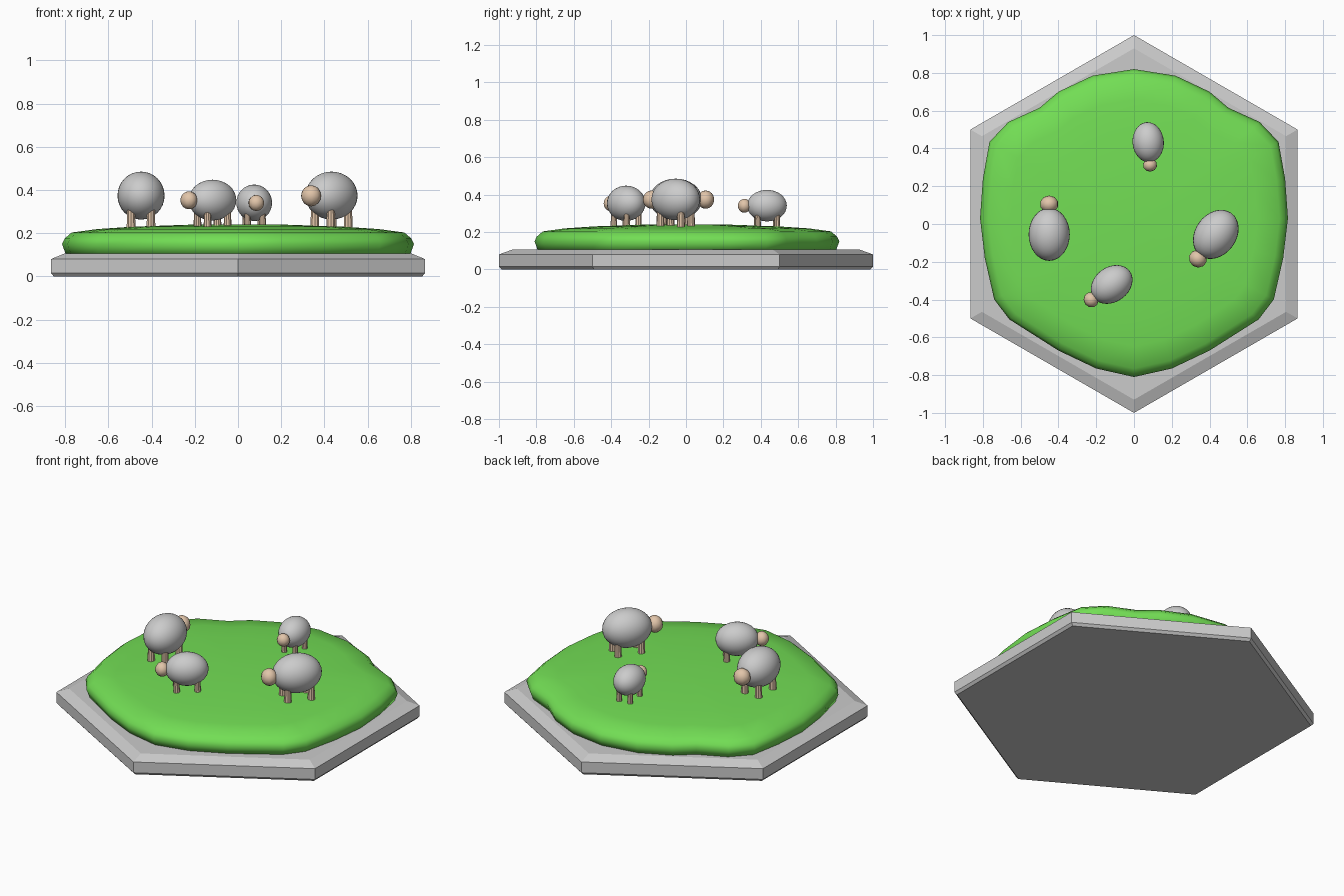
import bpy, bmesh
from math import pi, sin, cos, atan2
from mathutils import Matrix, Vector

if "Cube" in bpy.data.objects:
    bpy.data.objects.remove(bpy.data.objects["Cube"])


def material(name, color):
    m = bpy.data.materials.new(name)
    m.diffuse_color = (*color, 1)
    m.use_nodes = True
    m.node_tree.nodes["Principled BSDF"].inputs["Base Color"].default_value = m.diffuse_color
    return m


GREEN = material("grass_green", (0.17, 0.73, 0.09))
SKIN = material("skin", (0.76, 0.56, 0.40))


def finish(name, bm, mat=None, smooth=False):
    bmesh.ops.recalc_face_normals(bm, faces=bm.faces)
    me = bpy.data.meshes.new(name)
    bm.to_mesh(me)
    bm.free()
    for p in me.polygons:
        p.use_smooth = smooth
    if mat:
        me.materials.append(mat)
    ob = bpy.data.objects.new(name, me)
    bpy.context.collection.objects.link(ob)
    return ob


def loft(outline, profile, cap_top):
    """Stack scaled copies of an outline; profile holds (scale, z)."""
    bm = bmesh.new()
    rings = [[bm.verts.new((x * s, y * s, z)) for x, y in outline] for s, z in profile]
    n = len(outline)
    for a, b in zip(rings, rings[1:]):
        for i in range(n):
            j = (i + 1) % n
            bm.faces.new((a[i], a[j], b[j], b[i]))
    bm.faces.new(rings[0][::-1])
    if cap_top is None:
        bm.faces.new(rings[-1])
    else:
        c = bm.verts.new((0, 0, cap_top))
        for i in range(n):
            bm.faces.new((rings[-1][i], rings[-1][(i + 1) % n], c))
    return bm


# Hexagonal base tile with chamfered rims
hexagon = [(cos(pi / 6 + i * pi / 3), sin(pi / 6 + i * pi / 3)) for i in range(6)]
finish("base_tile", loft(hexagon, [(0.985, 0), (1, 0.015), (1, 0.08), (0.93, 0.105)], None))

# Grass mound: right half of the outline, mirrored to the left
half = [(0, -0.81), (0.2, -0.765), (0.4, -0.67), (0.66, -0.505), (0.74, -0.4),
        (0.79, -0.18), (0.815, 0.03), (0.80, 0.24), (0.765, 0.435), (0.665, 0.54),
        (0.5, 0.615), (0.4, 0.70), (0.22, 0.785), (0, 0.82)]
outline = half + [(-x, y) for x, y in half[-2:0:-1]]
mound = [(0.975, 0.095), (1, 0.15), (0.985, 0.175), (0.945, 0.203),
         (0.8, 0.219), (0.6, 0.23), (0.25, 0.24)]
finish("grass_mound", loft(outline, mound, 0.241), GREEN, True)


# Sheep: built facing +y around the ground point, then placed
def sheep(label, x, y, head_x, head_y, size):
    turn = atan2(head_y - y, head_x - x) - pi / 2
    place = (Matrix.Translation((x, y, 0.235)) @ Matrix.Rotation(turn, 4, 'Z')
             @ Matrix.Scale(size, 4))

    def ball(name, center, radii, seg, rings, mat):
        bm = bmesh.new()
        m = place @ Matrix.Translation(center) @ Matrix.Diagonal((*radii, 1))
        bmesh.ops.create_uvsphere(bm, u_segments=seg, v_segments=rings, radius=1, matrix=m)
        finish(f"sheep_{label}_{name}", bm, mat, True)

    ball("body", (0, 0, 0.139), (0.109, 0.140, 0.111), 32, 16, None)
    ball("head", (0, 0.160, 0.138), (0.049, 0.046, 0.049), 10, 8, SKIN)

    bm = bmesh.new()
    for sx in (-1, 1):
        for sy in (-1, 1):
            m = place @ Matrix.Translation((sx * 0.046, sy * 0.068, 0.035))
            bmesh.ops.create_cone(bm, cap_ends=True, segments=10, radius1=0.022,
                                  radius2=0.018, depth=0.10, matrix=m)
    legs = finish(f"sheep_{label}_legs", bm, SKIN, True)
    bpy.context.view_layer.objects.active = legs
    legs.select_set(True)
    bpy.ops.object.shade_smooth_by_angle()
    legs.select_set(False)


sheep("left", -0.449, -0.055, -0.449, 0.105, 1.0)
sheep("right", 0.433, -0.055, 0.339, -0.183, 1.0)
sheep("front", -0.118, -0.320, -0.228, -0.402, 0.85)
sheep("back", 0.075, 0.433, 0.085, 0.310, 0.76)
